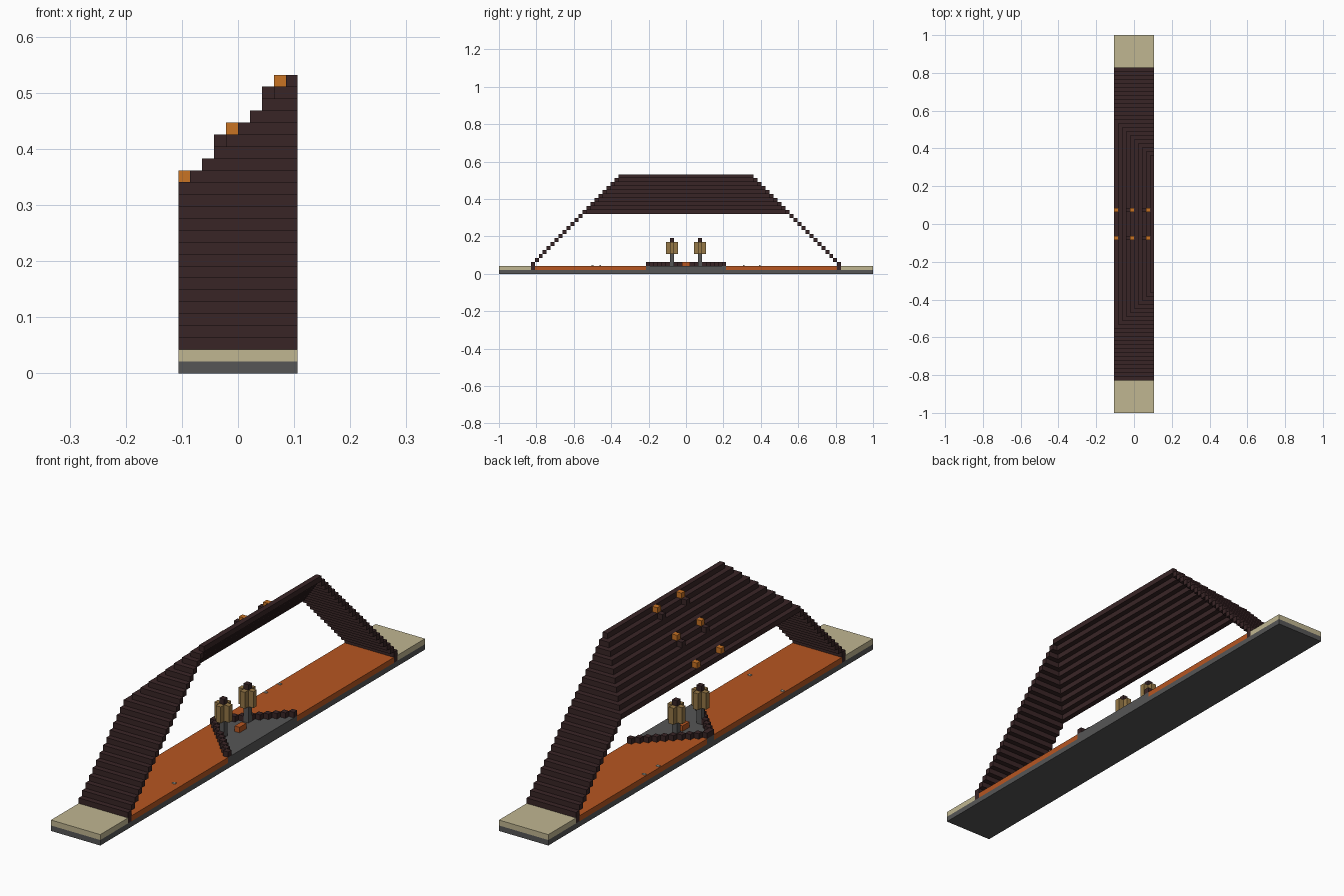
import bpy
import bmesh
from mathutils import Matrix, Vector

UNIT = 2 / 94      # edge of one building cube
HALF = 5           # half width in cubes
LEN = 47           # half length in cubes

cube = bpy.data.objects.get("Cube")
if cube:
    bpy.data.objects.remove(cube, do_unlink=True)


def material(name, rgb):
    """Flat colour given as sRGB 0-255, stored as linear."""
    lin = [((c / 255 + 0.055) / 1.055) ** 2.4 for c in rgb] + [1.0]
    mat = bpy.data.materials.new(name)
    mat.use_nodes = True
    mat.diffuse_color = lin
    bsdf = mat.node_tree.nodes["Principled BSDF"]
    bsdf.inputs["Base Color"].default_value = lin
    bsdf.inputs["Roughness"].default_value = 0.9
    return mat


STONE = material("grey_stone", (86, 86, 86))
SAND = material("pale_sand", (192, 182, 145))
CLAY = material("orange_clay", (183, 86, 33))
TIMBER = material("dark_timber", (57, 37, 38))
GLOW = material("lantern_orange", (200, 115, 36))
LEAF = material("tan_wood", (150, 120, 71))
PALE = material("pale_grey", (200, 200, 185))


def part(name, mat, boxes, mirror=False):
    """Join boxes (x0, x1, y0, y1, z0, z1 in cubes), optionally mirrored in y."""
    if mirror:
        boxes = boxes + [(a, b, -d, -c, e, f) for a, b, c, d, e, f in boxes]
    bm = bmesh.new()
    for x0, x1, y0, y1, z0, z1 in boxes:
        centre = Vector((x0 + x1, y0 + y1, z0 + z1)) * UNIT / 2
        size = Vector((x1 - x0, y1 - y0, z1 - z0)) * UNIT
        bmesh.ops.create_cube(bm, size=1, matrix=Matrix.LocRotScale(centre, None, size))
    mesh = bpy.data.meshes.new(name)
    bm.to_mesh(mesh)
    bm.free()
    mesh.materials.append(mat)
    obj = bpy.data.objects.new(name, mesh)
    bpy.context.collection.objects.link(obj)
    return obj


cols = range(2 * HALF)

# Ground: stone slab, sand landings, clay floor around a stepped triangle
part("base_slab", STONE, [(-HALF, HALF, -LEN, LEN, 0, 1)])
part("end_landing", SAND, [(-HALF, HALF, -LEN, 8 - LEN, 1, 2)], True)
part("clay_floor", CLAY, [(i - 5, i - 4, -38, -1 - i, 1, 2) for i in cols], True)
part("stone_plaza", STONE, [(i - 5, i - 4, -1 - i, 1 + i, 1, 2) for i in cols])
part("plaza_border", TIMBER, [(i - 5, i - 4, i, i + 1, 2, 3) for i in cols], True)

# Leaning end walls, trimmed by the roof slope near the top
walls = [(-HALF, HALF, -39, -38, 1, 2)]
for r in range(2, 25):
    walls.append((max(0, r - 15) - HALF, HALF, r - 41, r - 40, r, r + 1))
part("end_wall", TIMBER, walls, True)

# Stepped roof, each course shorter than the one below
part("roof_course", TIMBER,
     [(i - 5, i - 4, i - 25, 25 - i, 15 + i, 16 + i) for i in cols])

# Roof lanterns with a bracket block on the step below
part("roof_lantern", GLOW, [(i - 5, i - 4, 3, 4, 16 + i, 17 + i) for i in (0, 4, 8)], True)
part("lantern_bracket", TIMBER, [(i - 6, i - 5, 3, 4, 15 + i, 16 + i) for i in (4, 8)], True)

# Pair of lamp posts with cross-shaped heads, and a seat between them
part("lamp_pole", STONE, [(-1, 0, 3, 4, 2, 5)], True)
part("lamp_head", LEAF, [(-2, 1, 3, 4, 5, 8), (-1, 0, 2, 5, 5, 8)], True)
part("lamp_cap", TIMBER, [(-1, 0, 3, 4, 8, 9)], True)
part("plaza_seat", CLAY, [(0, 1, -1, 1, 2, 3)])

# Small pale chips on the floor
chips = [(3, -24), (-5, -22), (-5, 18), (-5, 14)]
part("floor_chip", PALE,
     [(x + 0.2, x + 0.8, y + 0.3, y + 0.7, 2, 2.15) for x, y in chips])
